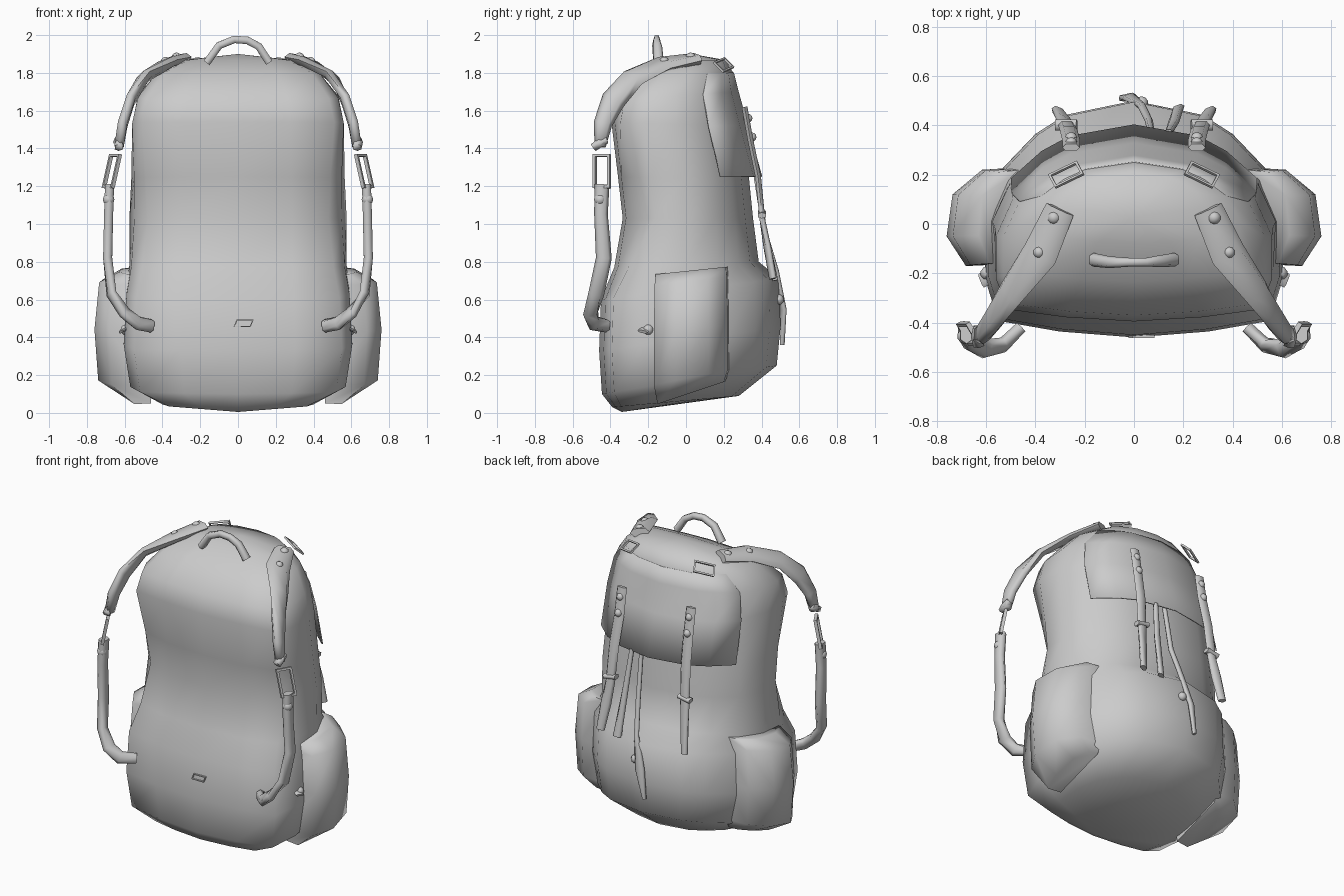
import bpy, bmesh, math
from mathutils import Vector as V

if "Cube" in bpy.data.objects:
    bpy.data.objects.remove(bpy.data.objects["Cube"])


def loft(name, rows, ring=True, ends="face", tips=None, solid=0, angle=50):
    """Skin rows of points; ends: 'face', 'tip' or None."""
    bm = bmesh.new()
    vs = [[bm.verts.new(p) for p in r] for r in rows]
    n = len(rows[0])
    for a, b in zip(vs, vs[1:]):
        for i in range(n if ring else n - 1):
            j = (i + 1) % n
            bm.faces.new((a[i], a[j], b[j], b[i]))
    if ends == "face":
        bm.faces.new(vs[0])
        bm.faces.new(vs[-1])
    elif ends == "tip":
        for r, t in zip((vs[0], vs[-1]), tips):
            c = bm.verts.new(t)
            for i in range(n):
                bm.faces.new((r[i], r[(i + 1) % n], c))
    bmesh.ops.recalc_face_normals(bm, faces=bm.faces)
    return finish(name, bm, solid, angle)


def finish(name, bm, solid=0, angle=50):
    me = bpy.data.meshes.new(name)
    bm.to_mesh(me)
    bm.free()
    ob = bpy.data.objects.new(name, me)
    bpy.context.collection.objects.link(ob)
    if solid:
        m = ob.modifiers.new("thickness", "SOLIDIFY")
        m.thickness, m.offset = solid, 0
    bpy.ops.object.select_all(action="DESELECT")
    ob.select_set(True)
    bpy.context.view_layer.objects.active = ob
    bpy.ops.object.shade_smooth_by_angle(angle=math.radians(angle))
    return ob


def ribbon(name, pts, t, s=1):
    """Flat webbing along (centre, half-width vector) pairs, mirrored by s."""
    c = [V((s * p[0], p[1], p[2])) for p, w in pts]
    w = [V((s * q[0], q[1], q[2])) for p, q in pts]
    rows = []
    for i, (p, q) in enumerate(zip(c, w)):
        tan = c[min(i + 1, len(c) - 1)] - c[max(i - 1, 0)]
        q = (q - tan * q.dot(tan) / tan.length_squared).normalized() * q.length
        nrm = tan.cross(q).normalized() * t
        rows.append([p + q * a + nrm * b for a, b in
                     ((-1, 0), (-.6, 1), (.6, 1), (1, 0), (.6, -1), (-.6, -1))])
    return loft(name, rows, angle=85)


def frame(name, c, u, v, bar, t, s=1):
    """Rectangular buckle ring with half-axes u and v."""
    c, u, v = (V((s * p[0], p[1], p[2])) for p in (c, u, v))
    n = u.cross(v).normalized() * t
    iu, iv = u * (1 - bar / u.length), v * (1 - bar / v.length)
    rows = []
    for a, b in ((-1, -1), (1, -1), (1, 1), (-1, 1), (-1, -1)):
        o, i = c + u * a + v * b, c + iu * a + iv * b
        rows.append([o + n, o - n, i - n, i + n])
    return loft(name, rows, ends=None, angle=30)


def rivet(name, c, r, s=1):
    bm = bmesh.new()
    bmesh.ops.create_uvsphere(bm, u_segments=10, v_segments=6, radius=r)
    bmesh.ops.translate(bm, verts=bm.verts, vec=(s * c[0], c[1], c[2]))
    return finish(name, bm)


# Half cross-section of the pack, front centre to rear centre
SEC = [(0, -1), (.5, -.95), (.91, -.86), (1, -.5), (1, 0),
       (.88, .43), (.66, .72), (.46, .88), (0, 1)]


def section(w, yf, yr, zf, zr, pinch=0, first=0):
    """Horizontal ring; pinch pulls the front corners inward."""
    half = []
    for i, (u, v) in list(enumerate(SEC))[first:]:
        if i == 2:
            u, v = u - pinch * .5, v + pinch
        elif i == 3:
            u -= pinch * .3
        half.append(V((w * u, yf + (yr - yf) * (v + 1) / 2, zf + (zr - zf) * (v + 1) / 2)))
    return half + [V((-p.x, p.y, p.z)) for p in reversed(half[(0 if first else 1):-1])]


# Main bag: half width, front y, rear y, front z, rear z, corner pinch
body = [(.40, -.39, .28, .03, .09), (.57, -.445, .48, .10, .25), (.605, -.46, .50, .33, .45),
        (.59, -.45, .495, .60, .71), (.575, -.38, .385, .77, .80, .06), (.575, -.335, .355, 1.03, 1.03, .15),
        (.565, -.36, .335, 1.25, 1.23, .09), (.56, -.395, .295, 1.54, 1.52), (.53, -.37, .27, 1.66, 1.70),
        (.43, -.235, .25, 1.80, 1.80), (.29, -.08, .21, 1.868, 1.868)]
loft("main_bag", [section(*b) for b in body], ends="tip",
     tips=((0, -.34, .005), (0, .03, 1.9)), angle=80)

# Lid flap hanging over the rear, merging with the top
lid = [(.565, -.365, .40, 1.25, 1.25), (.56, -.395, .325, 1.52, 1.52),
       (.527, -.37, .275, 1.66, 1.70), (.425, -.235, .25, 1.795, 1.80)]
loft("lid_flap", [section(*b, first=5) for b in lid], ring=False, ends=None, solid=.008, angle=80)

# Grab handle
ribbon("grab_handle", [((x, -.145 - k, z), (0, w, 0)) for x, z, w, k in
       ((-.165, 1.855, .028, 0), (-.10, 1.945, .024, .01), (-.02, 1.977, .018, .01),
        (.05, 1.972, .018, .01), (.11, 1.94, .024, .005), (.165, 1.855, .028, 0))], .02)

# Small tag on the back panel
frame("panel_tag", (.03, -.456, .475), (.045, 0, 0), (.008, 0, .02), .006, .006)

POCKET = [(0, -.16), (.74, -.17), (1, -.05), (.92, .12), (.52, .22), (0, .23)]
for s, side in ((1, "right"), (-1, "left")):
    # Side pocket
    rows = [[(s * (.46 + (xo - .46) * u), v * k + .02 * (1 - k), z + tilt * (v + .16)) for u, v in POCKET]
            for z, xo, k, tilt in ((.05, .58, .9, .3), (.15, .74, 1, .2), (.43, .76, 1, .1),
                                   (.68, .735, .98, .1), (.735, .63, .95, .1))]
    loft(side + "_side_pocket", rows, angle=75)
    rivet(side + "_pocket_stud", (.595, -.20, .44), .028, s)
    ribbon(side + "_pocket_tab", [((.56, -.20, .46), (0, .03, 0)), ((.62, -.23, .43), (0, .03, 0))], .008, s)

    # Padded upper shoulder strap, twisting from flat to upright
    ribbon(side + "_shoulder_strap_upper", [
        ((.30, .06, 1.875), (.06, 0, -.012)), ((.38, -.12, 1.848), (.065, .03, -.025)),
        ((.50, -.28, 1.775), (.035, .045, -.035)), ((.57, -.385, 1.655), (.01, .05, -.04)),
        ((.61, -.44, 1.53), (0, .045, -.02)), ((.63, -.455, 1.41), (0, .03, 0))], .025, s)
    ribbon(side + "_strap_loop", [((.63, -.49, 1.405), (0, 0, .022)), ((.635, -.455, 1.43), (.01, 0, .024)),
                                  ((.63, -.42, 1.445), (0, 0, .02))], .022, s)
    frame(side + "_strap_buckle", (.668, -.445, 1.28), (.026, .044, 0), (-.02, 0, .09), .014, .01, s)
    # Lower webbing curling back to the base
    ribbon(side + "_shoulder_strap_lower", [
        ((.68, -.445, 1.21), (0, .04, 0)), ((.685, -.45, 1.05), (0, .036, 0)),
        ((.69, -.435, .82), (0, .042, 0)), ((.67, -.475, .63), (.01, .04, .01)),
        ((.60, -.505, .53), (.01, .03, .03)), ((.53, -.49, .475), (0, .015, .038)),
        ((.46, -.42, .46), (0, 0, .035))], .024, s)
    rivet(side + "_strap_stud", (.685, -.455, 1.13), .032, s)
    rivet(side + "_anchor_stud_rear", (.325, .025, 1.88), .028, s)
    rivet(side + "_anchor_stud_front", (.385, -.115, 1.86), .025, s)

    # Lid buckle and rear compression strap
    frame(side + "_lid_buckle", (.275, .20, 1.842), (.058, -.028, -.012), (.014, .026, -.026), .01, .006, s)
    ribbon(side + "_rear_strap", [
        ((.255, .31, 1.62), (.035, 0, 0)), ((.255, .34, 1.45), (.036, 0, 0)),
        ((.265, .382, 1.25), (.036, 0, 0)), ((.275, .405, 1.02), (.034, 0, 0)),
        ((.29, .43, .88), (.032, .01, 0)), ((.31, .46, .71), (.024, .01, 0))], .015, s)
    ribbon(side + "_rear_slider", [((.232, .402, 1.06), (0, 0, .016)), ((.318, .402, 1.045), (0, 0, .016))], .022, s)
    rivet(side + "_rear_stud_upper", (.255, .327, 1.56), .025, s)
    rivet(side + "_rear_stud_lower", (.255, .348, 1.46), .025, s)

# Hanging draw cords at the rear
ribbon("draw_cord_short", [((.14, .37, 1.26), (.015, 0, 0)), ((.16, .41, 1.0), (.022, 0, 0)),
                           ((.18, .47, .70), (.025, .01, 0))], .013)
ribbon("draw_cord_long", [((.07, .37, 1.26), (.014, 0, 0)), ((.06, .42, .95), (.017, 0, 0)),
                          ((.03, .48, .75), (.018, 0, 0)), ((-.02, .515, .55), (.028, .01, 0)),
                          ((-.05, .51, .36), (.012, 0, 0))], .012)
rivet("cord_stud", (.03, .49, .60), .028)
